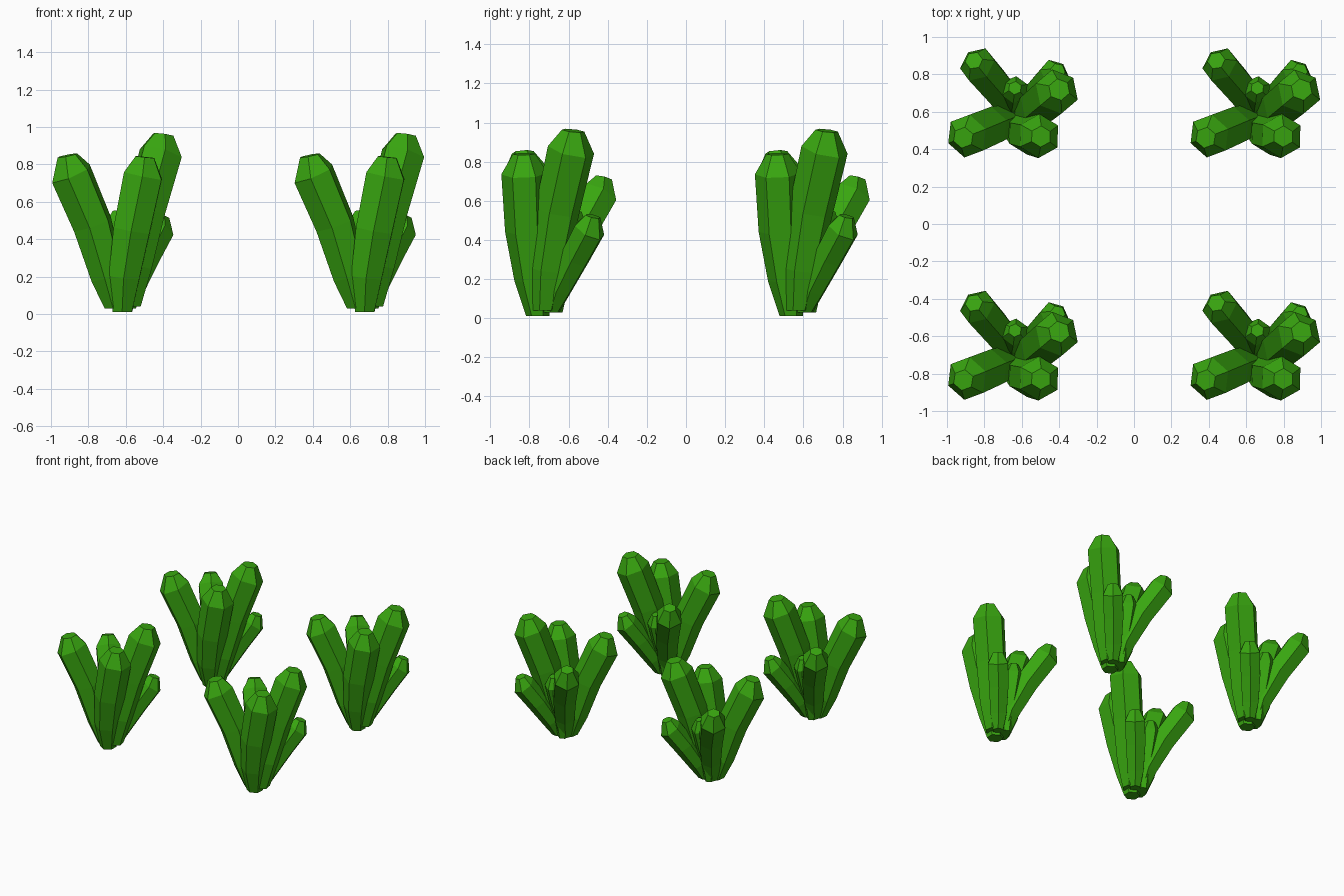
import bpy, bmesh, math
from mathutils import Vector

if "Cube" in bpy.data.objects:
    bpy.data.objects.remove(bpy.data.objects["Cube"])

green = bpy.data.materials.new("leaf green")
green.diffuse_color = (0.04, 0.38, 0.005, 1)
green.use_nodes = True
green.node_tree.nodes["Principled BSDF"].inputs["Base Color"].default_value = green.diffuse_color

SIDES = 6


def leaf_mesh(name, path, radius, tip, twist=0.0):
    """Six-sided fleshy leaf: narrow foot, swelling body, blunt chamfered tip."""
    pts = [Vector(p) for p in path]
    lean = pts[-1] - pts[0]
    side = Vector((0, 0, 1)).cross(lean).normalized()
    end = (pts[-1] - pts[-2]).normalized()
    upward = (end * 0.5 + Vector((0, 0, 0.5))).normalized()
    top = pts[-1] + upward * tip
    scales = [0.5, 0.8, 0.95, 1.0]
    rings = []
    bm = bmesh.new()
    for i, c in enumerate(pts + [top]):
        if i == 0:
            d = Vector((0, 0, 1))
        elif i < len(pts) - 1:
            d = (pts[i + 1] - pts[i - 1]).normalized()
        else:
            d = end if i == len(pts) - 1 else upward
        s = (side - d * side.dot(d)).normalized()
        u = d.cross(s)
        r = radius * (scales[i] if i < len(pts) else 0.48)
        ring = []
        for k in range(SIDES):
            a = 2 * math.pi * k / SIDES + math.pi / 6 + twist
            ring.append(bm.verts.new(c + s * r * math.cos(a) + u * r * math.sin(a)))
        rings.append(ring)
    for a, b in zip(rings, rings[1:]):
        for k in range(SIDES):
            j = (k + 1) % SIDES
            bm.faces.new((a[k], a[j], b[j], b[k]))
    bm.faces.new(rings[-1])
    bm.faces.new(rings[0][::-1])
    bmesh.ops.recalc_face_normals(bm, faces=bm.faces)
    me = bpy.data.meshes.new(name)
    bm.to_mesh(me)
    bm.free()
    me.materials.append(green)
    return me


# Leaf centre lines within one clump: path, radius, tip length, twist
leaves = {
    "left_leaf": ([(-0.01, -0.09, 0.03), (-0.05, -0.10, 0.2),
                   (-0.13, -0.13, 0.48), (-0.245, -0.178, 0.75)], 0.118, 0.10, 0),
    "back_left_leaf": ([(0.0, -0.05, 0.03), (-0.02, -0.01, 0.2),
                        (-0.09, 0.09, 0.42), (-0.19, 0.205, 0.63)], 0.10, 0.09, 0),
    "back_small_leaf": ([(0.0, -0.02, 0.03), (0.0, -0.01, 0.18),
                         (0.003, 0.03, 0.33), (0.01, 0.07, 0.48)], 0.075, 0.07, 0),
    "right_tall_leaf": ([(0.07, -0.08, 0.04), (0.095, -0.06, 0.25),
                         (0.15, -0.01, 0.55), (0.235, 0.06, 0.86)], 0.122, 0.10, 0),
    "back_right_leaf": ([(0.06, -0.04, 0.03), (0.09, 0.0, 0.15),
                         (0.155, 0.08, 0.31), (0.225, 0.155, 0.45)], 0.085, 0.075, 0),
    "front_leaf": ([(0.03, -0.11, 0.01), (0.04, -0.135, 0.2),
                    (0.08, -0.165, 0.45), (0.14, -0.178, 0.74)], 0.118, 0.10, 0),
}
meshes = {n: leaf_mesh(n, *spec) for n, spec in leaves.items()}

# Four identical clumps in a square
for sx in (-1, 1):
    for sy in (-1, 1):
        for name, me in meshes.items():
            ob = bpy.data.objects.new(name, me)
            ob.location = (sx * 0.648, sy * 0.648, 0)
            bpy.context.collection.objects.link(ob)
